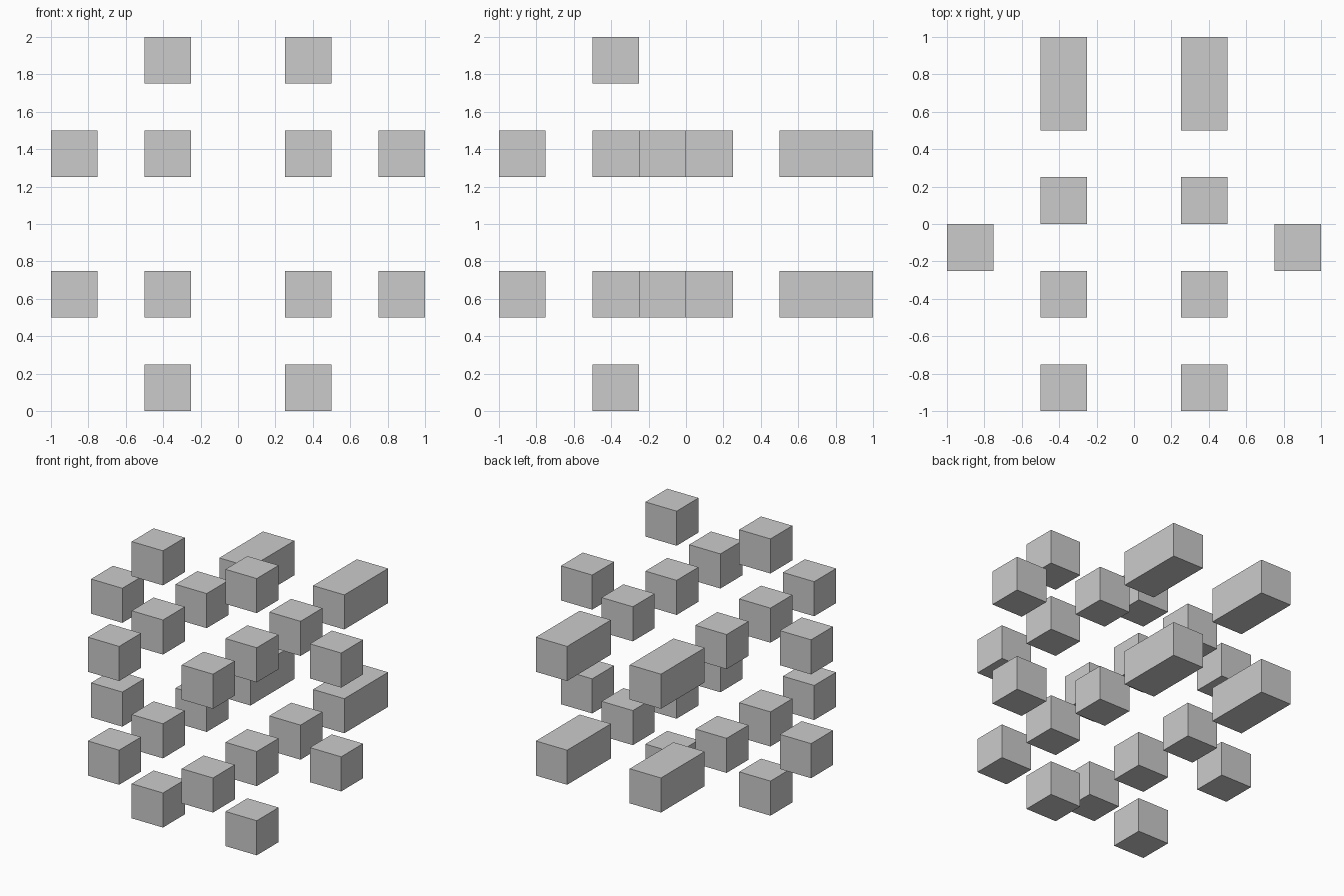
import bpy

if "Cube" in bpy.data.objects:
    bpy.data.objects.remove(bpy.data.objects["Cube"])

S = 0.25  # block edge length


def block(name, x, y, z, length=S):
    """Add a box of section S x S, running along y."""
    bpy.ops.mesh.primitive_cube_add(size=1, location=(x, y, z))
    ob = bpy.context.object
    ob.name = name
    ob.scale = (S, length, S)
    bpy.ops.object.transform_apply(location=False, rotation=False, scale=True)


for side, sx in (("left", -1), ("right", 1)):
    # Two full layers of blocks
    for layer, z in (("lower", 0.625), ("upper", 1.375)):
        tag = f"{layer}_{side}"
        block(f"{tag}_front_block", sx * 0.375, -0.875, z)
        block(f"{tag}_inner_front_block", sx * 0.375, -0.375, z)
        block(f"{tag}_inner_back_block", sx * 0.375, 0.125, z)
        block(f"{tag}_outer_block", sx * 0.875, -0.125, z)
        block(f"{tag}_back_bar", sx * 0.375, 0.75, z, 0.5)
    # Single blocks at the very bottom and top
    block(f"bottom_{side}_block", sx * 0.375, -0.375, 0.125)
    block(f"top_{side}_block", sx * 0.375, -0.375, 1.875)
